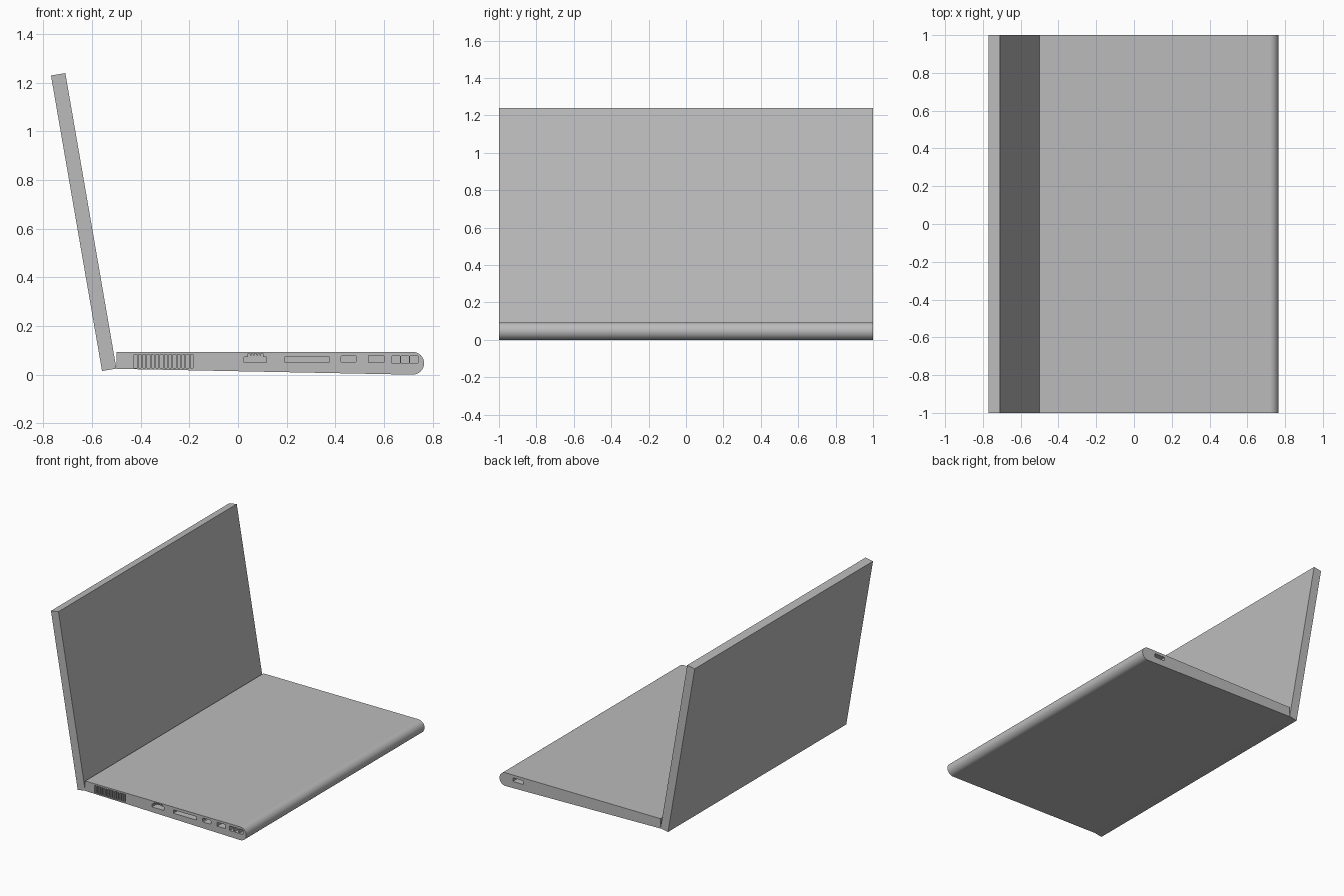
import bpy, bmesh, math

if "Cube" in bpy.data.objects:
    bpy.data.objects.remove(bpy.data.objects["Cube"])

grey = bpy.data.materials.new("casing_grey")
grey.use_nodes = True
colour = (0.5, 0.5, 0.5, 1)
grey.diffuse_color = colour
grey.node_tree.nodes["Principled BSDF"].inputs["Base Color"].default_value = colour


def prisms(name, profiles, y0, y1):
    """Extrude closed (x, z) profiles along y into one object."""
    bm = bmesh.new()
    for pts in profiles:
        face = bm.faces.new([bm.verts.new((x, y0, z)) for x, z in pts])
        ext = bmesh.ops.extrude_face_region(bm, geom=[face])["geom"]
        verts = [v for v in ext if isinstance(v, bmesh.types.BMVert)]
        bmesh.ops.translate(bm, vec=(0, y1 - y0, 0), verts=verts)
    bmesh.ops.recalc_face_normals(bm, faces=bm.faces)
    mesh = bpy.data.meshes.new(name)
    bm.to_mesh(mesh)
    bm.free()
    obj = bpy.data.objects.new(name, mesh)
    bpy.context.collection.objects.link(obj)
    mesh.materials.append(grey)
    return obj


def slot(x0, x1, z0, z1, c=0.0):
    """Rectangle with chamfered corners."""
    if c == 0:
        return [(x0, z0), (x1, z0), (x1, z1), (x0, z1)]
    return [(x0 + c, z0), (x1 - c, z0), (x1, z0 + c), (x1, z1 - c),
            (x1 - c, z1), (x0 + c, z1), (x0, z1 - c), (x0, z0 + c)]


# Keyboard base: wedge with a half-round front edge
R = 0.047
nose = [(0.718 + R * math.cos(a), R + R * math.sin(a))
        for a in (math.radians(-91 + i * 181 / 24) for i in range(25))]
base = prisms("keyboard_base", [[(-0.5, 0.094), (-0.5, 0.024)] + nose], -1, 1)

# Vent slots, ports and jacks
vents = [slot(-0.427 + i * 0.0178, -0.416 + i * 0.0178, 0.027, 0.083) for i in range(14)]
network = [(0.117, 0.073), (0.117, 0.05), (0.025, 0.05), (0.025, 0.073), (0.042, 0.073)]
for i in range(5):
    x = 0.042 + i * 0.0132
    network += [(x, 0.087), (x + 0.007, 0.087), (x + 0.007, 0.078), (x + 0.0132, 0.078)]
network = network[:-1] + [(network[-2][0], 0.073)]
ports = [network, slot(0.193, 0.374, 0.05, 0.074),
         slot(0.422, 0.487, 0.05, 0.078, 0.005), slot(0.537, 0.601, 0.05, 0.078)]
jacks = [slot(0.633 + i * 0.037, 0.666 + i * 0.037, 0.045, 0.078, 0.003) for i in range(3)]
right_cutter = prisms("right_port_cutter", vents + ports + jacks, -1.05, -0.95)
left_cutter = prisms("left_port_cutter", [slot(0.575, 0.66, 0.048, 0.074)], 0.95, 1.05)

for cutter in (right_cutter, left_cutter):
    cutter.hide_render = True
    mod = base.modifiers.new("ports", "BOOLEAN")
    mod.operation = "DIFFERENCE"
    mod.solver = "EXACT"
    mod.object = cutter
bpy.context.view_layer.update()
cut = bpy.data.meshes.new_from_object(
    base.evaluated_get(bpy.context.evaluated_depsgraph_get()))
base.modifiers.clear()
base.data = cut
for cutter in (right_cutter, left_cutter):
    bpy.data.objects.remove(cutter)

# Screen lid, leaning back from the hinge line
lid = prisms("screen_lid", [[(-0.5, 0.025), (-0.71, 1.24), (-0.769, 1.23), (-0.559, 0.015)]], -1, 1)

bpy.ops.object.select_all(action="DESELECT")
base.select_set(True)
bpy.context.view_layer.objects.active = base
bpy.ops.object.shade_smooth_by_angle(angle=math.radians(30))
